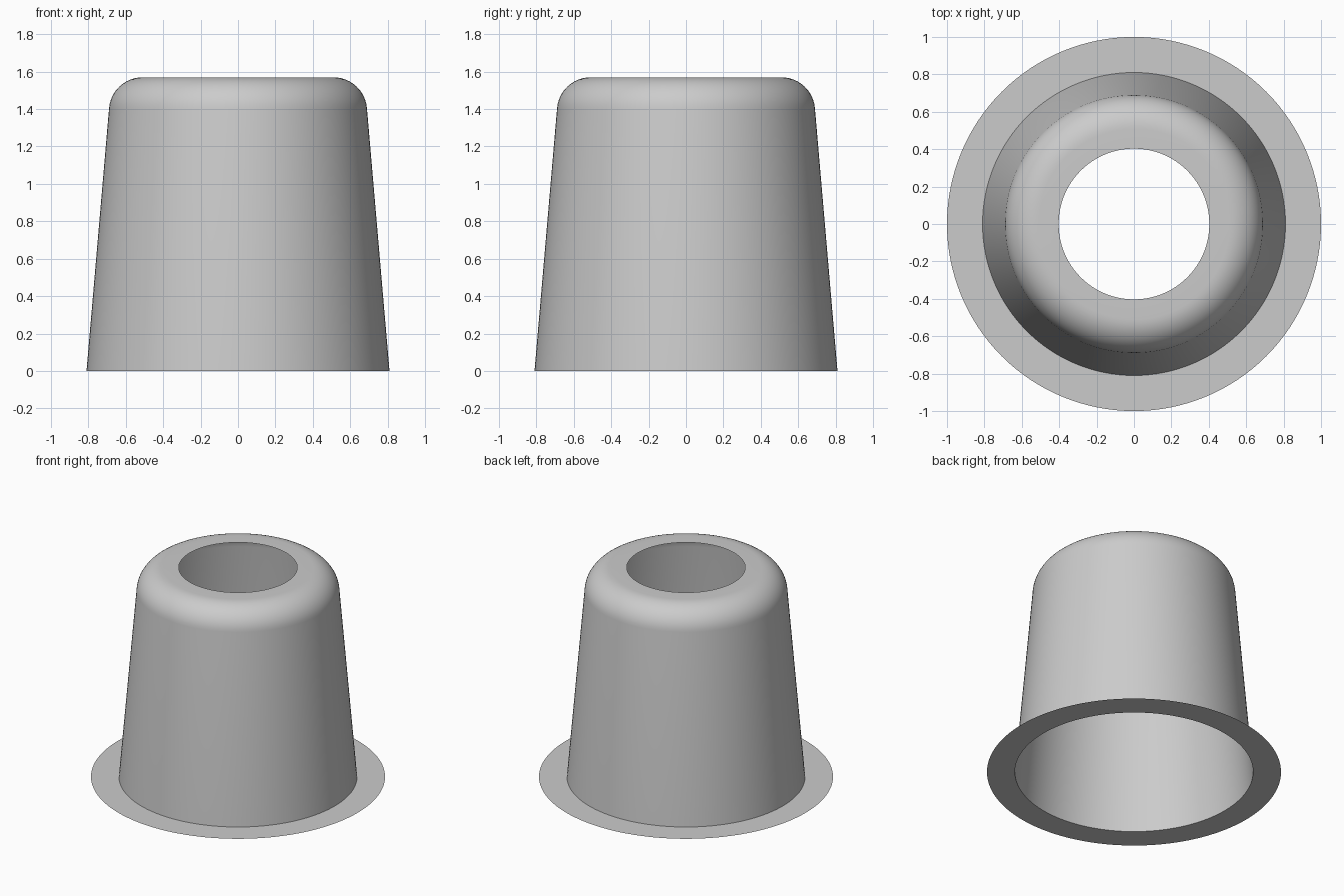
import bpy, bmesh, math

cube = bpy.data.objects.get("Cube")
if cube:
    bpy.data.objects.remove(cube, do_unlink=True)

SEGMENTS = 128
TOP = 1.57
FILLET = 0.18
FILLET_X = 0.51
DRAFT = math.radians(4.9)

# Single light grey material
grey = bpy.data.materials.new("light grey")
grey.use_nodes = True
colour = (0.6, 0.6, 0.6, 1)
grey.diffuse_color = colour
grey.node_tree.nodes["Principled BSDF"].inputs["Base Color"].default_value = colour


def lathe(name, profile):
    """Spin an (r, z) profile, listed from outside to inside, around z."""
    bm = bmesh.new()
    rings = []
    for r, z in profile:
        rings.append([bm.verts.new((r * math.cos(a), r * math.sin(a), z))
                      for a in (math.tau * i / SEGMENTS for i in range(SEGMENTS))])
    for low, high in zip(rings, rings[1:]):
        for i in range(SEGMENTS):
            j = (i + 1) % SEGMENTS
            bm.faces.new((low[i], low[j], high[j], high[i]))
    mesh = bpy.data.meshes.new(name)
    bm.to_mesh(mesh)
    bm.free()
    mesh.materials.append(grey)
    obj = bpy.data.objects.new(name, mesh)
    bpy.context.collection.objects.link(obj)
    bpy.ops.object.select_all(action="DESELECT")
    obj.select_set(True)
    bpy.context.view_layer.objects.active = obj
    bpy.ops.object.shade_smooth_by_angle(angle=math.radians(30))
    return obj


# Thin sheet flange around the base
lathe("base_flange", [(1.0, 0), (0.81, 0)])

# Tapered wall, rounded shoulder and flat rim around the top opening
shoulder = []
for step in range(13):
    a = DRAFT + (math.pi / 2 - DRAFT) * step / 12
    shoulder.append((FILLET_X + FILLET * math.cos(a), TOP - FILLET + FILLET * math.sin(a)))
lathe("tapered_shell", [(0.81, 0)] + shoulder + [(0.403, TOP)])
